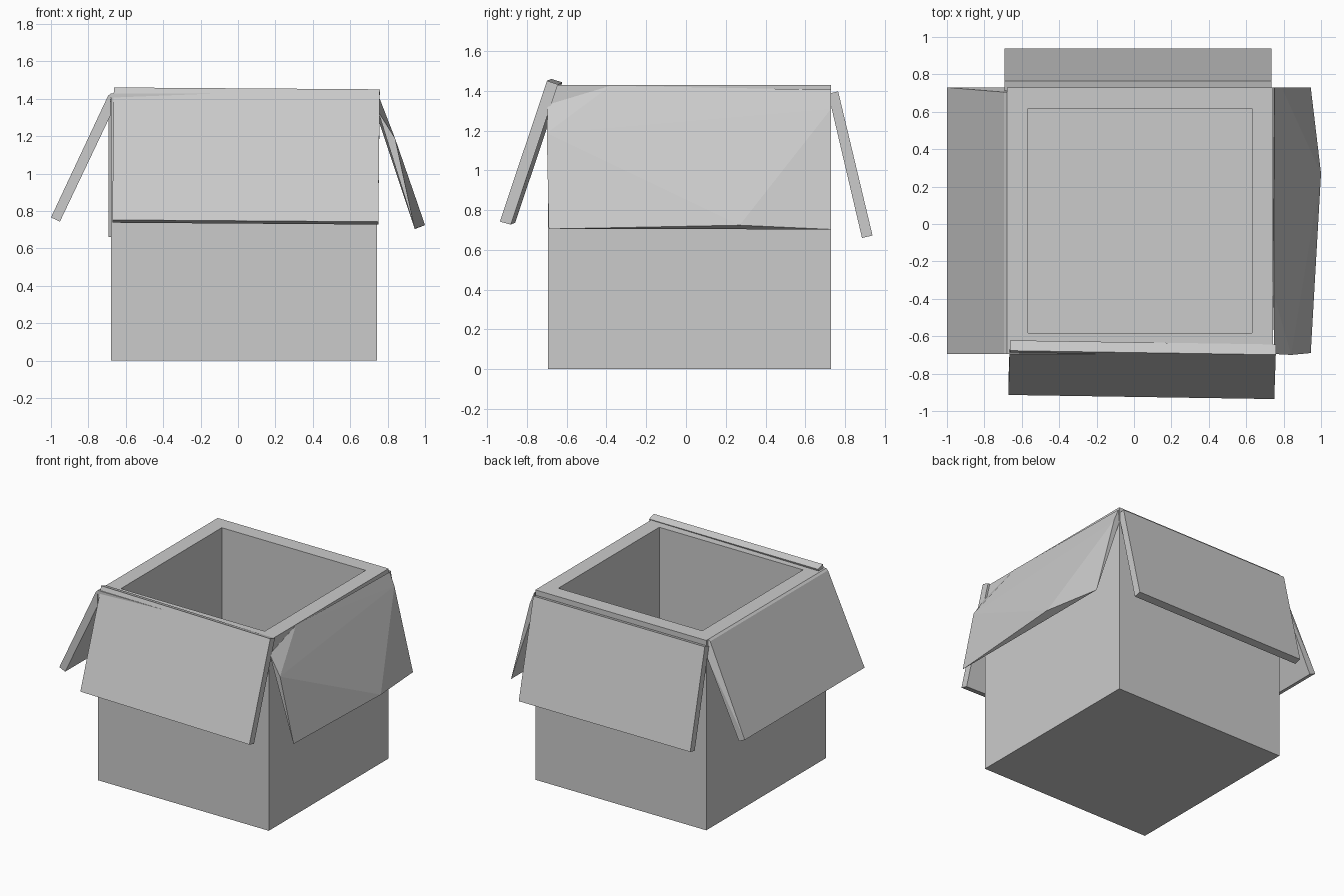
import bpy, bmesh
from mathutils import Vector

if "Cube" in bpy.data.objects:
    bpy.data.objects.remove(bpy.data.objects["Cube"], do_unlink=True)

GREY = (0.6, 0.6, 0.6, 1)
card = bpy.data.materials.new("light_grey_card")
card.use_nodes = True
card.diffuse_color = GREY
card.node_tree.nodes["Principled BSDF"].inputs["Base Color"].default_value = GREY


def finish(name, bm):
    bmesh.ops.recalc_face_normals(bm, faces=bm.faces)
    mesh = bpy.data.meshes.new(name)
    bm.to_mesh(mesh)
    bm.free()
    mesh.materials.append(card)
    obj = bpy.data.objects.new(name, mesh)
    bpy.context.collection.objects.link(obj)
    return obj


def hull(name, points):
    """Solid flap spanned by its corner points."""
    bm = bmesh.new()
    for p in points:
        bm.verts.new(p)
    res = bmesh.ops.convex_hull(bm, input=bm.verts)
    loose = {v for v in res["geom_interior"] + res["geom_unused"]
             if isinstance(v, bmesh.types.BMVert) and not v.link_faces}
    bmesh.ops.delete(bm, geom=list(loose), context='VERTS')
    bmesh.ops.dissolve_limit(bm, angle_limit=0.01, verts=bm.verts, edges=bm.edges)
    return finish(name, bm)


# Box body: block with the top inset to a rim and pushed down to a floor
X0, X1, Y0, Y1, TOP, FLOOR, RIM = -0.68, 0.743, -0.695, 0.73, 1.428, 0.11, 0.113
bm = bmesh.new()
bmesh.ops.create_cube(bm, size=1)
for v in bm.verts:
    v.co = Vector((X0 if v.co.x < 0 else X1,
                   Y0 if v.co.y < 0 else Y1,
                   0 if v.co.z < 0 else TOP))
lid = max(bm.faces, key=lambda f: f.calc_center_median().z)
bmesh.ops.inset_region(bm, faces=[lid], thickness=RIM, use_even_offset=True)
well = bmesh.ops.extrude_discrete_faces(bm, faces=[lid])["faces"][0]
for v in well.verts:
    v.co.z = FLOOR
finish("box_body", bm)

# Front flap: plank hung over the rim, slightly askew
front = [(-0.688, 1.455), (-0.633, 1.437), (-0.87, 0.732), (-0.925, 0.747)]
hull("front_flap",
     [(x + 0.008 * (z > 1), y - s * 0.011, z - s * 0.005)
      for x, s in ((-0.672, -1), (0.75, 1)) for y, z in front])

# Back flap: straight plank
back = [(0.765, 1.397), (0.715, 1.385), (0.885, 0.66), (0.938, 0.672)]
hull("back_flap", [(x, y, z) for x in (-0.692, 0.735) for y, z in back])

# Right flap: plank on the -x side, its top edge cut a little short at the back
right = [(-0.68, 1.428), (-0.695, 1.415), (-0.682, 1.31), (-0.952, 0.743), (-1.0, 0.765)]
hull("right_flap", [(x, y - 0.025 * (y > 0 and z > 1.4), z)
                    for y in (Y0, Y1) for x, z in right])

# Left flap: bent card, bulging along its lower edge, with a cut top corner
hull("left_flap", [
    (0.743, Y1, 1.31), (0.752, Y1, 1.405), (0.79, Y1, 1.31), (0.945, Y1, 0.703),
    (0.743, -0.38, 1.42), (0.748, -0.38, 1.425),
    (0.75, Y0, 1.33), (0.84, -0.7, 1.187), (0.945, -0.69, 0.705),
    (1.0, 0.27, 0.724)])
